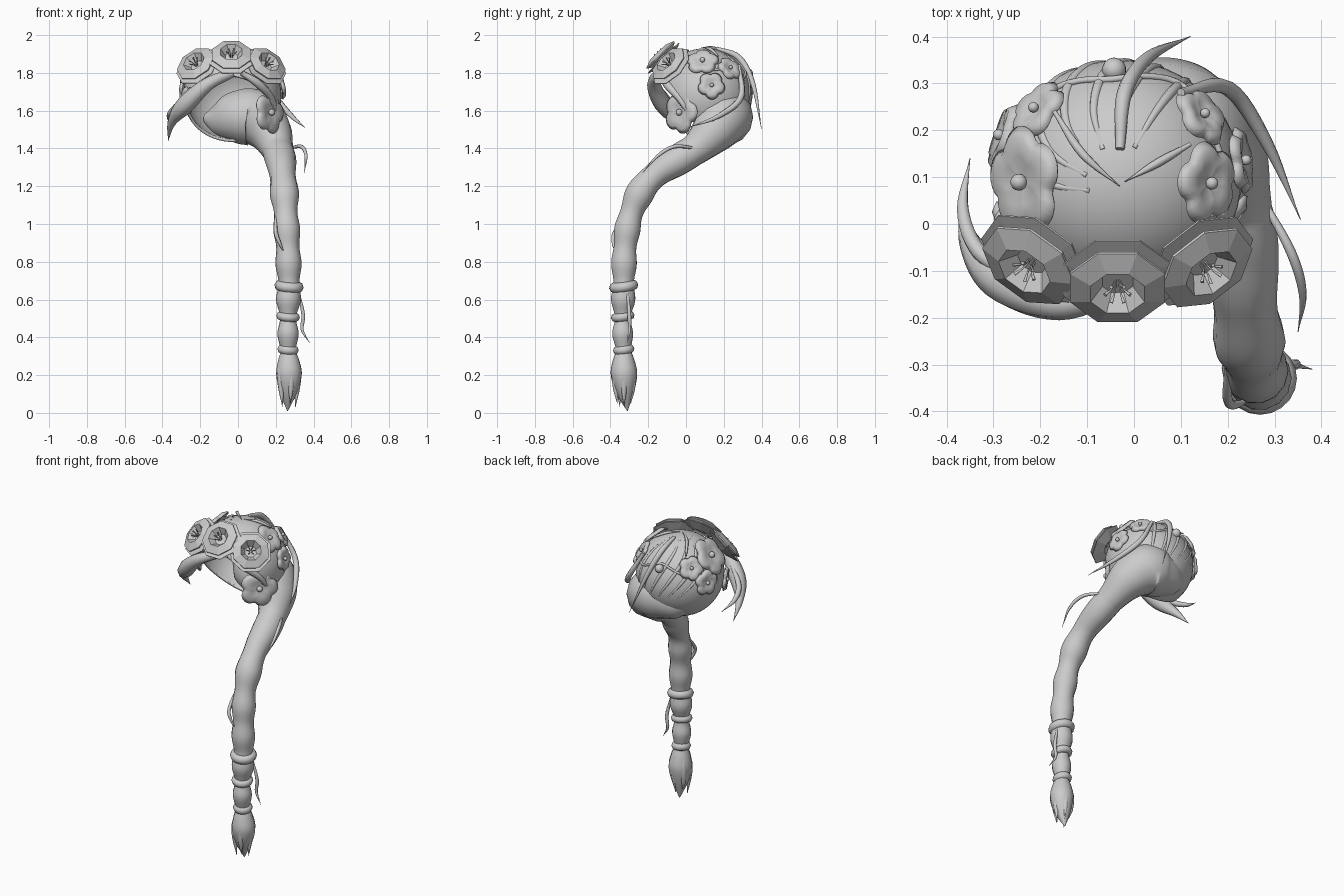
import bpy, bmesh, math
from mathutils import Vector

cube = bpy.data.objects.get("Cube")
if cube:
    bpy.data.objects.remove(cube)

grey = bpy.data.materials.new("ash_grey")
grey.use_nodes = True
grey.diffuse_color = (0.6, 0.6, 0.6, 1)
grey.node_tree.nodes["Principled BSDF"].inputs["Base Color"].default_value = (0.6, 0.6, 0.6, 1)

HEAD = Vector((-0.03, 0.1, 1.68))
SIZE = Vector((0.26, 0.25, 0.25))


def link(name, mesh, smooth=True):
    ob = bpy.data.objects.new(name, mesh)
    bpy.context.collection.objects.link(ob)
    mesh.materials.clear()
    mesh.materials.append(grey)
    for p in mesh.polygons:
        p.use_smooth = smooth
    return ob


def finish(name, bm, smooth=True):
    mesh = bpy.data.meshes.new(name)
    bm.to_mesh(mesh)
    bm.free()
    return link(name, mesh, smooth)


def ball(name, radius, location):
    bm = bmesh.new()
    bmesh.ops.create_uvsphere(bm, u_segments=14, v_segments=10, radius=radius)
    ob = finish(name, bm)
    ob.location = location


def sample(keys, steps):
    """Catmull-Rom through (x, y, z, radius) keys."""
    k = [Vector(p) for p in keys]
    k = [2 * k[0] - k[1]] + k + [2 * k[-1] - k[-2]]
    out = []
    for i in range(1, len(k) - 2):
        a, b, c, d = k[i - 1:i + 3]
        for s in range(steps):
            t = s / steps
            out.append(0.5 * (2 * b + (c - a) * t + (2 * a - 5 * b + 4 * c - d) * t * t
                              + (3 * b - a - 3 * c + d) * t ** 3))
    return out + [k[-2]]


def tube(name, keys, steps=6, sides=2, bump=None):
    cu = bpy.data.curves.new(name, 'CURVE')
    cu.dimensions = '3D'
    cu.bevel_depth = 1
    cu.bevel_resolution = sides
    cu.use_fill_caps = True
    pts = sample(keys, steps)
    sp = cu.splines.new('POLY')
    sp.points.add(len(pts) - 1)
    for q, p in zip(sp.points, pts):
        q.co = (p[0], p[1], p[2], 1)
        q.radius = max(p[3], 0.001) * (bump(p) if bump else 1)
    tmp = bpy.data.objects.new(name, cu)
    bpy.context.collection.objects.link(tmp)
    dg = bpy.context.evaluated_depsgraph_get()
    mesh = bpy.data.meshes.new_from_object(tmp.evaluated_get(dg))
    bpy.data.objects.remove(tmp)
    return link(name, mesh)


def wisp(name, points, r):
    """Lock of hair, thin at the root and pointed at the tip."""
    n = len(points) - 1
    return tube(name, [(*p, r * (0.45 + 0.9 * i / n if i / n < 0.5 else 1.8 * (1 - i / n)))
                       for i, p in enumerate(points)])


def on_head(az, el, lift=1.0):
    a, e = math.radians(az), math.radians(el)
    d = Vector((math.cos(e) * math.cos(a), math.cos(e) * math.sin(a), math.sin(e)))
    return HEAD + d * SIZE * lift


def place(ob, pos, normal, spin=0.0):
    ob.location = pos
    ob.rotation_euler = Vector(normal).to_track_quat('Z', 'Y').to_euler()
    ob.rotation_euler.rotate_axis('Z', spin)


def rings(name, radius_height, sides, smooth, outline=lambda a: 1.0):
    """Stack of rings joined by faces, closed at the last one."""
    bm = bmesh.new()
    loops = []
    for r, z in radius_height:
        loops.append([bm.verts.new((r * outline(a) * math.cos(a), r * outline(a) * math.sin(a), z))
                      for a in (2 * math.pi * (i + 0.5) / sides for i in range(sides))])
    for lo, hi in zip(loops, loops[1:]):
        for i in range(sides):
            j = (i + 1) % sides
            bm.faces.new((lo[i], lo[j], hi[j], hi[i]))
    bm.faces.new(loops[-1])
    return finish(name, bm, smooth)


# Hair cap, open at the face
bm = bmesh.new()
bmesh.ops.create_uvsphere(bm, u_segments=48, v_segments=28, radius=1)
for v in bm.verts:
    v.co = HEAD + v.co * SIZE
bmesh.ops.bisect_plane(bm, geom=bm.verts[:] + bm.edges[:] + bm.faces[:], dist=1e-5,
                       plane_co=(0, -0.08, 1.72), plane_no=(0.15, 1.3, 1), clear_inner=True)
cap = finish("hair_cap", bm)
cap.modifiers.new("thickness", 'SOLIDIFY').thickness = 0.015

# Combed locks lying on the cap, sweeping to the braid root
for i in range(6):
    az = 205 - i * 28
    pts = [on_head(az + (45 - az) * t * 0.65, 74 - 105 * t, 0.985) for t in (0, 0.2, 0.4, 0.6, 0.8, 1)]
    wisp("combed_lock", pts, 0.014)

# Braid with soft bulges, gathered from the back of the head
braid = [(-0.18, 0.23, 1.56, 0.02), (-0.1, 0.22, 1.555, 0.1), (0.0, 0.205, 1.565, 0.145),
         (0.09, 0.195, 1.56, 0.153), (0.165, 0.145, 1.49, 0.122),
         (0.205, 0.06, 1.405, 0.088), (0.225, -0.04, 1.34, 0.077), (0.235, -0.15, 1.27, 0.075),
         (0.245, -0.24, 1.17, 0.072), (0.255, -0.3, 1.02, 0.066), (0.265, -0.325, 0.85, 0.066),
         (0.27, -0.33, 0.68, 0.06), (0.267, -0.333, 0.59, 0.06), (0.265, -0.335, 0.5, 0.046),
         (0.265, -0.335, 0.42, 0.052), (0.265, -0.33, 0.33, 0.042)]
tube("braid", braid, 10, 5, lambda p: 1 + 0.08 * math.sin(p[2] * 34) if p[2] < 1.38 else 1)

# Ties around the braid
for x, y, z, r, w in ((0.27, -0.33, 0.67, 0.05, 0.028), (0.265, -0.335, 0.51, 0.04, 0.023),
                      (0.265, -0.33, 0.335, 0.032, 0.025)):
    bpy.ops.mesh.primitive_torus_add(major_radius=r, minor_radius=w, major_segments=20,
                                     minor_segments=8, location=(x, y, z), rotation=(0.15, 0.1, 0))
    tie = bpy.context.object
    tie.name = "braid_tie"
    tie.data.materials.append(grey)
    bpy.ops.object.shade_smooth()

# Tuft at the braid end, with pointed locks
tube("tuft", [(0.265, -0.33, 0.34, 0.035), (0.268, -0.33, 0.27, 0.06), (0.27, -0.328, 0.2, 0.07),
              (0.267, -0.322, 0.11, 0.048), (0.262, -0.31, 0.01, 0.002)], 6, 3)
for i in range(5):
    a = 2 * math.pi * i / 5
    c, s = math.cos(a), math.sin(a)
    wisp("tuft_lock", [(0.266 + c * r, -0.328 + s * r, z) for r, z in
                       ((0.03, 0.3), (0.048, 0.22), (0.046, 0.13), (0.038, 0.03 + 0.02 * (i % 3)))], 0.026)

# Loose locks
locks = {
    "left_bang": ([(-0.03, -0.14, 1.8), (-0.16, -0.17, 1.74), (-0.28, -0.12, 1.63),
                   (-0.35, -0.04, 1.54), (-0.37, 0.05, 1.44)], 0.053),
    "left_bang_end": ([(-0.24, -0.12, 1.7), (-0.33, -0.06, 1.62), (-0.365, 0.03, 1.57), (-0.35, 0.14, 1.53)], 0.022),
    "right_bang": ([(0.02, -0.13, 1.8), (0.11, -0.1, 1.74), (0.18, -0.03, 1.66), (0.21, 0.03, 1.55)], 0.03),
    "crown_lock": ([(-0.03, 0.16, 1.93), (-0.02, 0.28, 1.88), (0.03, 0.355, 1.74), (0.12, 0.4, 1.5)], 0.022),
    "back_lock": ([(0.1, 0.28, 1.84), (0.2, 0.29, 1.67), (0.285, 0.17, 1.57), (0.355, 0.01, 1.51)], 0.022),
    "side_lock": ([(0.27, 0.06, 1.4), (0.335, -0.06, 1.41), (0.36, -0.15, 1.36), (0.35, -0.23, 1.27)], 0.014),
    "braid_front_lock": ([(0.2, -0.3, 1.06), (0.2, -0.375, 0.96), (0.22, -0.385, 0.9), (0.25, -0.37, 0.84)], 0.014),
    "braid_end_lock": ([(0.32, -0.31, 0.64), (0.345, -0.3, 0.52), (0.34, -0.3, 0.44), (0.38, -0.31, 0.37)], 0.014),
    "cap_lock_left": ([(-0.17, 0.24, 1.88), (-0.11, 0.15, 1.93), (-0.03, 0.08, 1.935)], 0.01),
    "cap_lock_right": ([(0.12, 0.17, 1.89), (0.05, 0.13, 1.925), (-0.02, 0.09, 1.935)], 0.01),
}
for name, (pts, r) in locks.items():
    wisp(name, pts, r)

# Eight-sided trumpet blossoms above the brow, in stepped layers around a deep mouth
blossoms = {"centre": ((-0.035, -0.12, 1.88), (0, -0.7, 0.72)),
            "right": ((-0.215, -0.075, 1.835), (-0.45, -0.62, 0.62)),
            "left": ((0.145, -0.08, 1.835), (0.48, -0.62, 0.62))}
for side, (pos, normal) in blossoms.items():
    parts = [rings(side + "_blossom_collar", [(0.05, -0.03), (0.125, -0.004), (0.125, 0), (0.05, 0.005)], 8, False),
             rings(side + "_blossom_trumpet", [(0.06, -0.01), (0.11, 0.018), (0.11, 0.024), (0.062, 0.042),
                                               (0.035, 0.005), (0.012, -0.01)], 8, False)]
    for i in range(6):
        a = i * math.pi / 3
        parts.append(tube(side + "_stamen", [(math.cos(a) * r, math.sin(a) * r, z, w) for r, z, w in
                     ((0.004, -0.01, 0.0018), (0.012, 0.025, 0.0018), (0.027, 0.045, 0.004))], 4, 1))
    for p in parts:
        place(p, pos, normal)

# Five-petalled flowers with a bead in the middle
flowers = [(Vector((0.165, -0.025, 1.59)), Vector((0.75, -0.65, 0.05)), 0.115)]
for az, el, r in ((183, 39, 0.12), (160, 8, 0.08), (208, -5, 0.075), (-4, 45, 0.09),
                  (8, 12, 0.075), (38, 34, 0.07), (140, 30, 0.075)):
    flowers.append((on_head(az, el), on_head(az, el) - HEAD, r))
for i, (pos, normal, r) in enumerate(flowers):
    petals = rings("flower_petals", [(r, 0.002), (r * 0.8, 0.02), (r * 0.45, 0.016), (r * 0.1, 0.008)], 50, True,
                   lambda a: 0.74 + 0.26 * abs(math.cos(2.5 * a)) ** 0.6)
    petals.modifiers.new("thickness", 'SOLIDIFY').thickness = 0.008
    place(petals, pos, normal, i * 0.7)
    ball("flower_bead", r * 0.15, pos + normal.normalized() * 0.018)

# Thin garland cord and its bead at the back
tube("garland_cord", [(*on_head(a, 28 + 6 * math.sin(a / 12), 1.01), 0.007) for a in range(10, 180, 17)], 4)
ball("garland_bead", 0.026, on_head(93, 27, 1.03))
